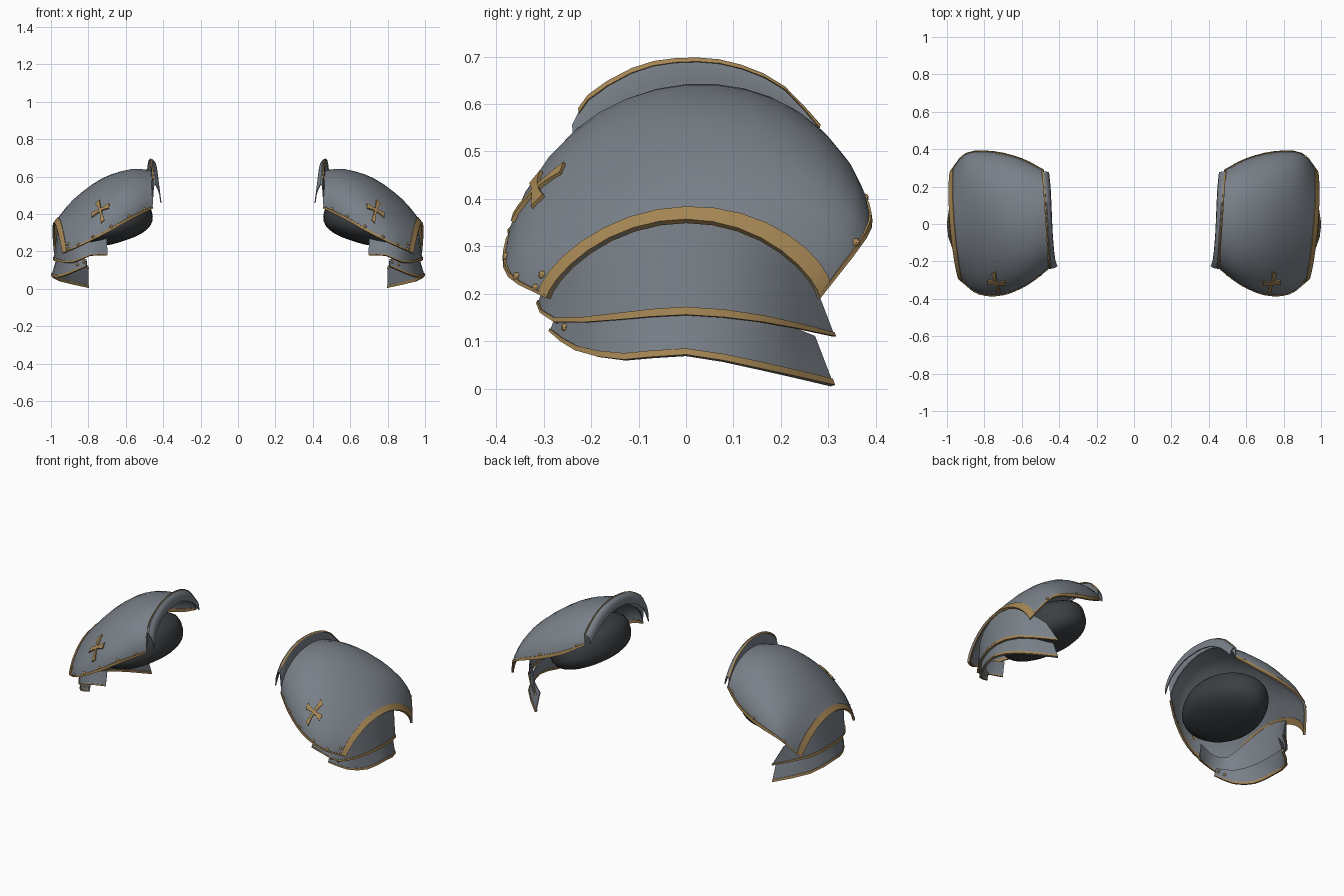
import bpy, bmesh, math
from mathutils import Vector, Matrix

cube = bpy.data.objects.get("Cube")
if cube:
    bpy.data.objects.remove(cube)


def material(name, rgb):
    m = bpy.data.materials.new(name)
    m.use_nodes = True
    m.diffuse_color = (*rgb, 1)
    bsdf = m.node_tree.nodes["Principled BSDF"]
    bsdf.inputs["Base Color"].default_value = (*rgb, 1)
    bsdf.inputs["Roughness"].default_value = 0.6
    return m


STEEL = material("grey steel", (0.19, 0.215, 0.245))
GOLD = material("dull gold", (0.38, 0.24, 0.09))
DARK = material("dark lining", (0.045, 0.05, 0.056))


def spline(points, t):
    """Smooth curve through the points, t from 0 to 1."""
    p = [Vector(q) for q in points]
    p = [2 * p[0] - p[1]] + p + [2 * p[-1] - p[-2]]
    f = min(max(t, 0), 1) * (len(p) - 3)
    i = min(int(f), len(p) - 4)
    f -= i
    a, b, c, d = p[i:i + 4]
    return 0.5 * (2 * b + (c - a) * f + (2 * a - 5 * b + 4 * c - d) * f ** 2
                  + (3 * b - a - 3 * c + d) * f ** 3)


# Main plate sections, inner to outer: front foot, crown, back foot
FRONT = [(.46, -.235, .43), (.57, -.32, .375), (.70, -.375, .30), (.83, -.37, .235), (.935, -.29, .19)]
CROWN = [(.465, 0, .63), (.57, 0, .637), (.72, 0, .587), (.87, 0, .475), (.98, 0, .353)]
BACK = [(.485, .285, .49), (.60, .345, .425), (.75, .383, .37), (.895, .375, .315), (.978, .28, .19)]


def dome(u, v):
    f, c, b = spline(FRONT, u), spline(CROWN, u), spline(BACK, u)
    mid = (f + b) / 2
    a = v * math.pi
    rise = max(math.sin(a), 0) ** (1.1 + .35 * u ** 3)
    return mid + (f - b) / 2 * math.cos(a) + (c - mid) * rise


# Neck collar: rises from the plate to a ridge, then rolls inward
RIDGE = [(.449, -.238, .555), (.454, -.2, .615), (.459, -.1, .673), (.466, 0, .69),
         (.473, .1, .68), (.48, .2, .635), (.488, .28, .55)]
LIP = [(.412, -.225, .46), (.424, -.19, .55), (.434, -.1, .615), (.44, 0, .635),
       (.444, .1, .625), (.449, .2, .575), (.457, .275, .50)]


def collar(u, v):
    base, ridge, lip = dome(0, v), spline(RIDGE, v), spline(LIP, v)
    return spline([base, ridge, ridge.lerp(lip, 0.5) + Vector((-.008, 0, .012)), lip], u)


def lame(top, bottom):
    return lambda u, v: spline(top, v).lerp(spline(bottom, v), u)


upper = lame([(.70, -.265, .27), (.79, -.285, .25), (.88, -.26, .25), (.935, -.16, .32),
              (.957, 0, .365), (.94, .16, .32), (.85, .27, .22)],
             [(.70, -.28, .18), (.79, -.31, .178), (.88, -.275, .14), (.955, -.14, .145),
              (.983, 0, .155), (.95, .16, .14), (.80, .312, .11)])
lower = lame([(.81, -.27, .16), (.90, -.22, .16), (.95, -.12, .165), (.965, 0, .17),
              (.93, .16, .15), (.80, .27, .11)],
             [(.81, -.285, .12), (.90, -.23, .08), (.965, -.13, .06), (.995, 0, .07),
              (.95, .16, .04), (.80, .31, .006)])


def finish(name, bm, mat, side, thickness=0):
    """Mirror to the wanted side and turn the bmesh into a smooth object."""
    for vert in bm.verts:
        vert.co.x *= side
    bmesh.ops.recalc_face_normals(bm, faces=bm.faces)
    mesh = bpy.data.meshes.new(name)
    bm.to_mesh(mesh)
    bm.free()
    mesh.materials.append(mat)
    ob = bpy.data.objects.new(name, mesh)
    bpy.context.collection.objects.link(ob)
    bpy.ops.object.select_all(action="DESELECT")
    bpy.context.view_layer.objects.active = ob
    ob.select_set(True)
    if thickness:
        mod = ob.modifiers.new("thickness", "SOLIDIFY")
        mod.thickness = thickness
        mod.offset = 0
        bpy.ops.object.modifier_apply(modifier=mod.name)
    bpy.ops.object.shade_smooth_by_angle(angle=math.radians(40))


def patch(name, surf, mat, side, us=(0, 1), vs=(0, 1), nu=8, nv=12, thickness=.006):
    """Sheet covering part of a surface."""
    bm = bmesh.new()
    rows = [[bm.verts.new(surf(us[0] + (us[1] - us[0]) * i / nu,
                               vs[0] + (vs[1] - vs[0]) * j / nv))
             for j in range(nv + 1)] for i in range(nu + 1)]
    for i in range(nu):
        for j in range(nv):
            bm.faces.new((rows[i][j], rows[i + 1][j], rows[i + 1][j + 1], rows[i][j + 1]))
    finish(name, bm, mat, side, thickness)


def emblem_bar(name, start, end, side, widths):
    """Flared bar lying on the main plate between two surface coordinates."""
    a, b = Vector(start), Vector(end)
    across = Vector((-(b - a).y, (b - a).x)).normalized()

    def surf(u, v):
        w = spline([(x, 0, 0) for x in widths], v).x
        p = a.lerp(b, v) + across * w * (u - .5)
        return dome(p.x, p.y)
    patch(name, surf, GOLD, side, nu=1, nv=6, thickness=.02)


def rivets(name, surf, places, side):
    bm = bmesh.new()
    for u, v in places:
        bmesh.ops.create_uvsphere(bm, u_segments=8, v_segments=6, radius=.009,
                                  matrix=Matrix.Translation(surf(u, v)))
    finish(name, bm, GOLD, side)


for side, label in ((1, "left"), (-1, "right")):
    # Plates
    patch(label + "_shoulder_plate", dome, STEEL, side, nu=12, nv=16)
    patch(label + "_collar", collar, STEEL, side, nu=9)
    patch(label + "_upper_lame", upper, STEEL, side, nu=3)
    patch(label + "_lower_lame", lower, STEEL, side, nu=3, nv=10)

    # Gold edging
    trim = dict(mat=GOLD, side=side, thickness=.013)
    patch(label + "_front_trim", dome, vs=(0, .028), nu=12, nv=1, **trim)
    patch(label + "_back_trim", dome, vs=(.965, 1), nu=12, nv=1, **trim)
    patch(label + "_outer_trim", dome, us=(.945, 1), nu=1, nv=16, **trim)
    patch(label + "_collar_trim", collar, us=(.305, .39), vs=(.08, 1), nu=3, **trim)
    patch(label + "_upper_lame_trim", upper, us=(.92, 1), nu=1, **trim)
    patch(label + "_lower_lame_trim", lower, us=(.87, 1), nu=1, nv=10, **trim)

    # Cross emblem on the front of the plate
    emblem_bar(label + "_emblem_upright", (.575, .265), (.54, .105), side, (.04, .02, .02, .036))
    emblem_bar(label + "_emblem_crossbar", (.475, .185), (.635, .2), side, (.036, .02, .02, .036))

    # Rivets
    places = [(u, .035) for u in (.1, .28, .46, .64, .8, .92)]
    places += [(u, .96) for u in (.1, .46, .8)] + [(.92, .1)]
    rivets(label + "_plate_rivets", dome, places, side)
    rivets(label + "_lame_rivets", lower, [(.35, .03), (.5, .1)], side)

    # Rounded dark lining under the plate, flattened on its underside
    bm = bmesh.new()
    bmesh.ops.create_uvsphere(bm, u_segments=28, v_segments=18, radius=1)
    for vert in bm.verts:
        c = vert.co
        c /= (math.hypot(c.x, c.y) ** 2.8 + abs(c.z) ** 2.8) ** (1 / 2.8)
    bm.transform(Matrix.Translation((.65, 0, .365)) @ Matrix.Rotation(math.radians(18), 4, "Y")
                 @ Matrix.Diagonal((.195, .285, .115, 1)))
    finish(label + "_lining", bm, DARK, side)
